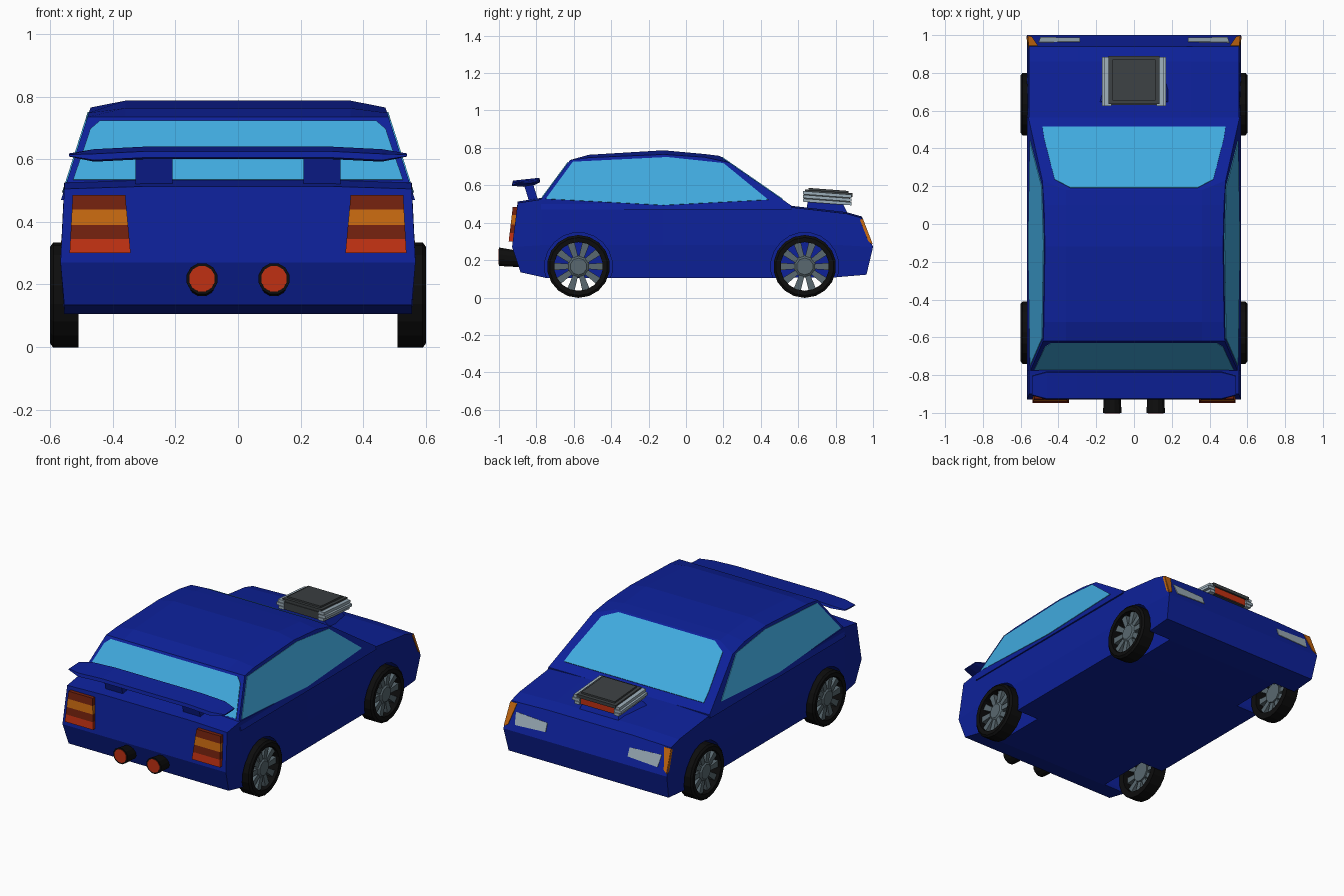
import bpy, bmesh, math
from mathutils import Vector

if "Cube" in bpy.data.objects:
    bpy.data.objects.remove(bpy.data.objects["Cube"])


def mat(name, r, g, b):
    m = bpy.data.materials.new(name)
    m.diffuse_color = (r, g, b, 1)
    m.use_nodes = True
    m.node_tree.nodes["Principled BSDF"].inputs["Base Color"].default_value = m.diffuse_color
    return m


BLUE = mat("body blue", 0.004, 0.015, 0.32)
GLASS = mat("window glass", 0.052, 0.40, 0.73)
BROWN = mat("dark lamp red", 0.17, 0.015, 0.004)
ORANGE = mat("lamp orange", 0.57, 0.14, 0.005)
RED = mat("bright red", 0.53, 0.03, 0.006)
BLACK = mat("rubber black", 0.004, 0.004, 0.004)
RIM = mat("rim grey", 0.10, 0.14, 0.16)
LIGHT = mat("light metal", 0.33, 0.42, 0.48)
DARK = mat("dark metal", 0.045, 0.052, 0.055)


def loft(name, rings, material, caps=None):
    """Join closed rings of equal length into a solid with capped ends."""
    bm = bmesh.new()
    vs = [[bm.verts.new(p) for p in ring] for ring in rings]
    n = len(rings[0])
    for a, b in zip(vs, vs[1:]):
        for i in range(n):
            j = (i + 1) % n
            bm.faces.new((a[i], a[j], b[j], b[i]))
    for ring in (vs[0], vs[-1]):
        for cap in caps or [range(n)]:
            bm.faces.new([ring[i] for i in cap])
    bmesh.ops.recalc_face_normals(bm, faces=bm.faces[:])
    me = bpy.data.meshes.new(name)
    bm.to_mesh(me)
    bm.free()
    me.materials.append(material)
    ob = bpy.data.objects.new(name, me)
    bpy.context.collection.objects.link(ob)
    return ob


def plate(name, pts, material, t=0.004):
    """Thin panel centred on a flat outline."""
    p = [Vector(q) for q in pts]
    n = (p[1] - p[0]).cross(p[2] - p[0]).normalized() * t
    return loft(name, [[q - n for q in p], [q + n for q in p]], material)


def disc(x, y, z, r, n):
    """Ring of points facing along x."""
    return [(x, y + r * math.cos(2 * math.pi * (i + .5) / n),
             z + r * math.sin(2 * math.pi * (i + .5) / n)) for i in range(n)]


# Lower body: stations along y, each (bottom, middle, top) in (y, z)
stations = [
    ((-0.885, 0.135), (-0.93, 0.27), (-0.90, 0.505)),
    ((-0.75, 0.105), (-0.77, 0.28), (-0.77, 0.525)),
    ((-0.12, 0.105), (-0.12, 0.28), (-0.12, 0.495)),
    ((0.50, 0.105), (0.52, 0.28), (0.565, 0.482)),
    ((0.80, 0.108), (0.83, 0.28), (0.86, 0.448)),
    ((0.965, 0.122), (1.0, 0.27), (0.94, 0.425)),
]
rings = []
for (yb, zb), (ym, zm), (yt, zt) in stations:
    half = [(0.555, yb, zb), (0.567, ym, zm), (0.555, yt, zt), (0.3, yt, zt + 0.008)]
    rings.append(half + [(-x, y, z) for x, y, z in reversed(half)])
body = loft("lower_body", rings, BLUE, [(0, 1, 6, 7), (1, 2, 3, 4, 5, 6)])

# Wheel arches cut from the body
AXLES, WZ = (-0.575, 0.635), 0.166
cutters = []
for y in AXLES:
    for s in (1, -1):
        c = loft("arch_cutter", [disc(s * 0.40, y, WZ, 0.182, 20),
                                 disc(s * 0.70, y, WZ, 0.182, 20)], BLUE)
        c.hide_render = True
        m = body.modifiers.new("arch", 'BOOLEAN')
        m.operation, m.object, m.solver = 'DIFFERENCE', c, 'EXACT'
        cutters.append(c)
dg = bpy.context.evaluated_depsgraph_get()
cut_mesh = bpy.data.meshes.new_from_object(body.evaluated_get(dg))
body.modifiers.clear()
body.data = cut_mesh
for c in cutters:
    bpy.data.objects.remove(c)


# Cabin: side outline at the edges, slightly crowned outline further in
def side_x(z):
    return 0.556 - 0.32 * (z - 0.5)


outer = [(0.565, 0.47), (0.565, 0.49), (0.23, 0.722), (0.10, 0.75), (-0.12, 0.765),
         (-0.52, 0.748), (-0.62, 0.735), (-0.775, 0.525), (-0.775, 0.47)]
inner = [(0.565, 0.47), (0.565, 0.49), (0.18, 0.757), (0.10, 0.767), (-0.12, 0.787),
         (-0.52, 0.763), (-0.62, 0.735), (-0.775, 0.525), (-0.775, 0.47)]
right = [[(side_x(z), y, z) for y, z in outer], [(0.36, y, z) for y, z in inner]]
left = [[(-x, y, z) for x, y, z in ring] for ring in reversed(right)]
loft("cabin", right + left, BLUE)


# Windows
def mirror_outline(half):
    return half + [(-x, y, z) for x, y, z in reversed(half)]


def screen_z(y):
    return 0.49 + (0.565 - y) * 0.6925


def rear_y(z):
    return -0.62 - (0.735 - z) * 0.738


plate("windscreen", mirror_outline([(x, y, screen_z(y)) for x, y in
      ((0.485, 0.515), (0.475, 0.45), (0.42, 0.235), (0.335, 0.19))]), GLASS)
plate("rear_window", mirror_outline([(x, rear_y(z), z) for x, z in
      ((0.527, 0.533), (0.49, 0.64), (0.472, 0.695), (0.44, 0.722))]), GLASS)
for s in (1, -1):
    plate("side_window", [(s * side_x(z), y, z) for y, z in
          ((-0.75, 0.527), (-0.605, 0.725), (-0.10, 0.75), (0.20, 0.718),
           (0.44, 0.522), (-0.12, 0.493))], GLASS)

# Wheels: open tyre, rim lining, hub and spokes
for y in AXLES:
    for s in (1, -1):
        tyre = [disc(s * x, y, WZ, r, 18) for x, r in
                ((0.51, 0.13), (0.51, 0.168), (0.59, 0.168), (0.60, 0.155), (0.597, 0.13))]
        # closing the loop makes the inner wall
        t = loft("tyre", tyre + [tyre[0]], BLACK)
        bm = bmesh.new()
        bm.from_mesh(t.data)
        bmesh.ops.delete(bm, geom=[f for f in bm.faces if len(f.verts) > 4], context='FACES')
        bmesh.ops.remove_doubles(bm, verts=bm.verts[:], dist=1e-5)
        bmesh.ops.recalc_face_normals(bm, faces=bm.faces[:])
        bm.to_mesh(t.data)
        bm.free()
        loft("hub", [disc(s * 0.53, y, WZ, 0.06, 10), disc(s * 0.575, y, WZ, 0.06, 10),
                     disc(s * 0.585, y, WZ, 0.045, 10)], RIM)
        for k in range(10):
            a = 2 * math.pi * k / 10
            c, d = math.cos(a), math.sin(a)
            quad = [(y + r * c - w * d, WZ + r * d + w * c) for r, w in
                    ((0.04, 0.013), (0.134, 0.02), (0.134, -0.02), (0.04, -0.013))]
            loft("spoke", [[(s * x, *q) for q in quad] for x in (0.54, 0.578)], RIM)

# Tail lamps in four stripes
stripes = [(0.30, 0.345, RED), (0.345, 0.39, BROWN), (0.39, 0.44, ORANGE), (0.44, 0.485, BROWN)]
for s in (1, -1):
    for z0, z1, m in stripes:
        ends = []
        for z in (z0, z1):
            f = (z - 0.30) / 0.185
            xi, xo, yo = 0.343 + 0.017 * f, 0.538 - 0.01 * f, -0.948 + 0.022 * f
            ends.append([(s * xi, yo, z), (s * xo, yo, z), (s * xo, -0.88, z), (s * xi, -0.88, z)])
        loft("tail_lamp_stripe", ends, m)


# Headlamps and corner lamps lie on the sloping nose
def nose_y(z):
    return 1.0 - (z - 0.27) * 0.387


for s in (1, -1):
    plate("headlamp", [(s * x, nose_y(z), z) for x, z in
          ((0.285, 0.315), (0.285, 0.365), (0.505, 0.375), (0.495, 0.305))], LIGHT)
    plate("corner_lamp", [(s * x, nose_y(z), z) for x, z in
          ((0.563, 0.285), (0.558, 0.42), (0.51, 0.42), (0.54, 0.30))], ORANGE)
    plate("corner_lamp_side", [(s * (0.567 - 0.077 * (z - 0.27)), y, z) for y, z in
          ((0.994, 0.285), (0.943, 0.42), (0.93, 0.415), (0.975, 0.30))], ORANGE, 0.003)

# Exhaust pipes tilted slightly upwards
for s in (1, -1):
    def pipe(y, z, r):
        return [(s * 0.115 + py, y, pz) for _, py, pz in disc(0, 0, z, r, 12)]
    loft("exhaust_pipe", [pipe(-0.84, 0.20, 0.042), pipe(-1.0, 0.218, 0.051)], BLACK)
    loft("exhaust_glow", [pipe(-0.996, 0.217, 0.042), pipe(-1.002, 0.218, 0.042)], RED)


# Hood scoop, leaning forwards
def block(name, x0, x1, y0, y1, z0, z1, m):
    def lean(y):
        return -0.075 * (y - 0.76)
    return loft(name, [[(x, y, z + lean(y)) for x, y in
                ((x0, y0), (x1, y0), (x1, y1), (x0, y1))] for z in (z0, z1)], m)


loft("scoop_base", [[(-0.21, 0.645, 0.46), (0.21, 0.645, 0.46), (0.14, 0.87, 0.44), (-0.14, 0.87, 0.44)],
                    [(-0.13, 0.65, 0.515), (0.13, 0.65, 0.515), (0.12, 0.84, 0.50), (-0.12, 0.84, 0.50)]], BLUE)
block("scoop_core", -0.13, 0.13, 0.63, 0.875, 0.503, 0.55, DARK)
block("scoop_mouth", -0.115, 0.115, 0.87, 0.878, 0.508, 0.55, RED)
block("scoop_lid", -0.135, 0.135, 0.635, 0.89, 0.548, 0.568, DARK)
block("scoop_lid_panel", -0.115, 0.115, 0.655, 0.87, 0.566, 0.578, DARK)
for s in (1, -1):
    for k in range(3):
        xo = (0.155, 0.17, 0.16)[k]
        z = 0.502 + 0.02 * k
        block("scoop_rib", s * 0.12, s * xo, 0.625, 0.885, z, z + 0.017, LIGHT)

# Rear wing on two struts
wing = [(-0.93, 0.605), (-0.925, 0.625), (-0.785, 0.64), (-0.78, 0.625), (-0.81, 0.61), (-0.87, 0.60)]
rings = []
for x, dz, k in ((-0.54, -0.005, 0.25), (-0.46, -0.008, 1), (-0.3, 0, 1),
                 (0.3, 0, 1), (0.46, -0.008, 1), (0.54, -0.005, 0.25)):
    rings.append([(x, -0.855 + (y + 0.855) * (0.6 + 0.4 * k), 0.618 + (z - 0.618) * k + dz)
                  for y, z in wing])
loft("rear_wing", rings, BLUE)
for s in (1, -1):
    loft("wing_strut", [[(s * x, y + dy, z) for x, y in
         ((0.21, -0.835), (0.328, -0.835), (0.328, -0.785), (0.21, -0.785))]
         for z, dy in ((0.50, 0.0), (0.615, -0.035))], BLUE)
